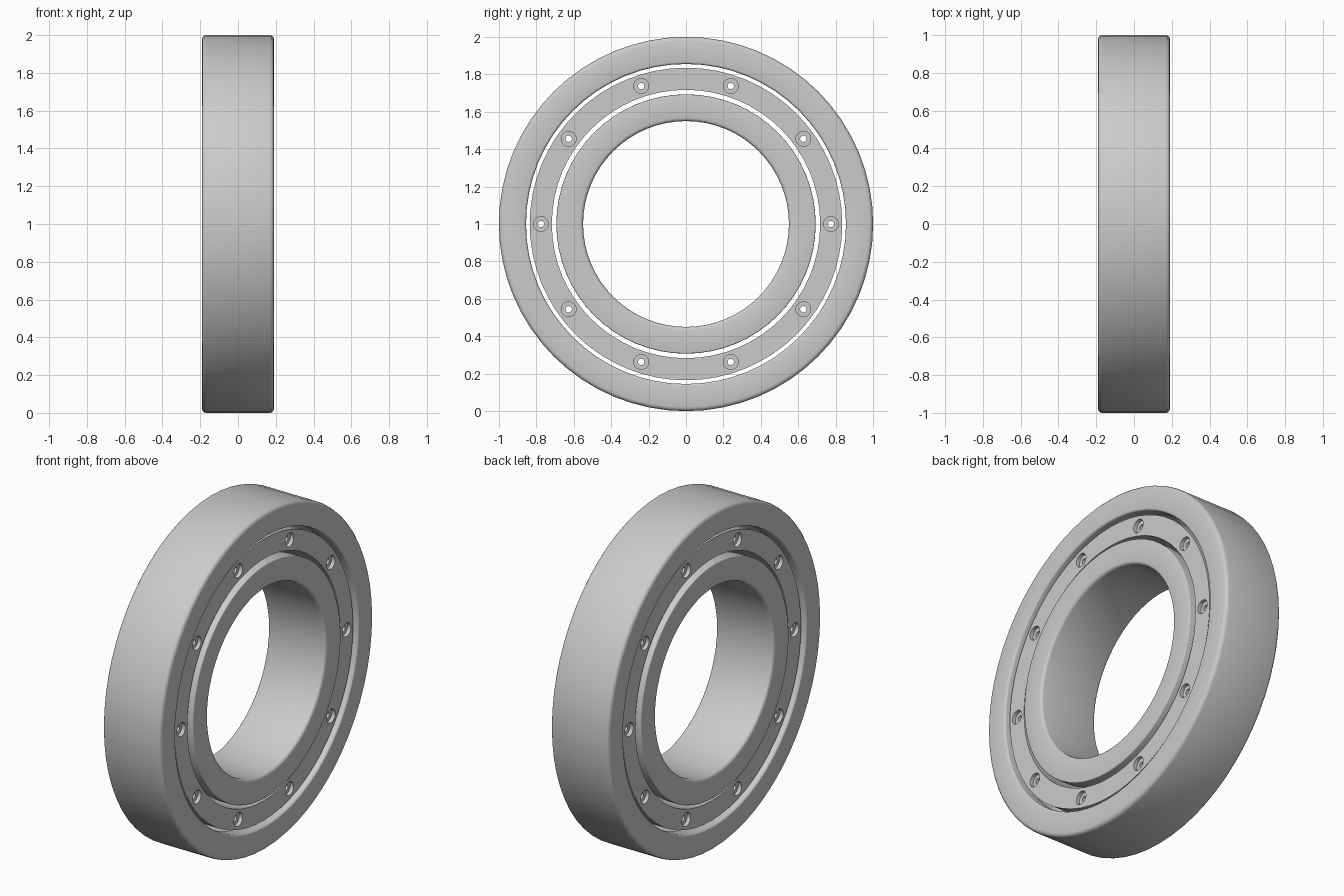
import bpy, bmesh, math

if "Cube" in bpy.data.objects:
    bpy.data.objects.remove(bpy.data.objects["Cube"])

CENTRE_Z = 1.0
SEGMENTS = 64


def finish(bm, name):
    bmesh.ops.recalc_face_normals(bm, faces=bm.faces)
    mesh = bpy.data.meshes.new(name)
    bm.to_mesh(mesh)
    bm.free()
    obj = bpy.data.objects.new(name, mesh)
    bpy.context.collection.objects.link(obj)
    obj.location.z = CENTRE_Z
    return obj


def lathe(name, profile, steps=SEGMENTS):
    """Spin a closed (x, radius) profile around the x axis."""
    bm = bmesh.new()
    rings = []
    for i in range(steps):
        a = math.tau * i / steps
        rings.append([bm.verts.new((x, r * math.cos(a), r * math.sin(a))) for x, r in profile])
    n = len(profile)
    for i in range(steps):
        p, q = rings[i], rings[(i + 1) % steps]
        for j in range(n):
            k = (j + 1) % n
            bm.faces.new((p[j], p[k], q[k], q[j]))
    return finish(bm, name)


def ring_profile(half, r_in, r_out, b_in, b_out):
    """Rectangle with rounded corners, a separate radius inside and outside."""
    pts = []
    corners = [(half - b_out, r_out - b_out, b_out, 0), (-half + b_out, r_out - b_out, b_out, 90),
               (-half + b_in, r_in + b_in, b_in, 180), (half - b_in, r_in + b_in, b_in, 270)]
    for cx, cr, b, start in corners:
        for s in range(4):
            a = math.radians(start + 30 * s)
            pts.append((cx + b * math.cos(a), cr + b * math.sin(a)))
    return pts


def groove(profile, radius, depth, width, at):
    """Insert a shallow raceway arc into the profile after index 'at'."""
    side = 1 if at == 3 else -1
    arc = []
    for i in range(9):
        t = -1 + i / 4
        arc.append((-side * t * width, radius - side * depth * math.sqrt(max(0, 1 - t * t))))
    return profile[:at + 1] + arc + profile[at + 1:]


# Outer race, with ball groove on its inside
outer = ring_profile(0.19, 0.855, 1.0, 0.012, 0.022)
outer_race = lathe("outer_race", groove(outer, 0.855, 0.045, 0.11, 11))

# Inner race, with ball groove on its outside
inner = ring_profile(0.19, 0.55, 0.693, 0.018, 0.006)
inner_race = lathe("inner_race", groove(inner, 0.693, 0.045, 0.11, 3))

# Cage ring between the races
cage = lathe("cage", [(0.17, 0.835), (-0.17, 0.835), (-0.17, 0.717), (0.17, 0.717)])

# Stepped cutters for the ten counterbored rivet holes
bm = bmesh.new()
steps = 20
cut_profile = [(0.25, 0.04), (0.148, 0.04), (0.148, 0.017),
               (-0.148, 0.017), (-0.148, 0.04), (-0.25, 0.04)]
for h in range(10):
    a = math.tau * h / 10
    cy, cz = 0.775 * math.cos(a), 0.775 * math.sin(a)
    loops = []
    for x, r in cut_profile:
        loops.append([bm.verts.new((x, cy + r * math.cos(math.tau * i / steps),
                                    cz + r * math.sin(math.tau * i / steps))) for i in range(steps)])
    for p, q in zip(loops, loops[1:]):
        for i in range(steps):
            j = (i + 1) % steps
            bm.faces.new((p[i], p[j], q[j], q[i]))
    bm.faces.new(loops[0])
    bm.faces.new(loops[-1])
cutter = finish(bm, "rivet_hole_cutter")
cutter.hide_render = True
cutter.hide_set(True)

mod = cage.modifiers.new("rivet_holes", 'BOOLEAN')
mod.operation = 'DIFFERENCE'
mod.solver = 'EXACT'
mod.object = cutter
bpy.context.view_layer.objects.active = cage
bpy.ops.object.select_all(action='DESELECT')
cage.select_set(True)
bpy.ops.object.modifier_apply(modifier=mod.name)
bpy.data.objects.remove(cutter)

# Smooth shading with sharp edges kept
for obj in (outer_race, inner_race, cage):
    bpy.ops.object.select_all(action='DESELECT')
    obj.select_set(True)
    bpy.context.view_layer.objects.active = obj
    bpy.ops.object.shade_smooth_by_angle(angle=math.radians(35))
